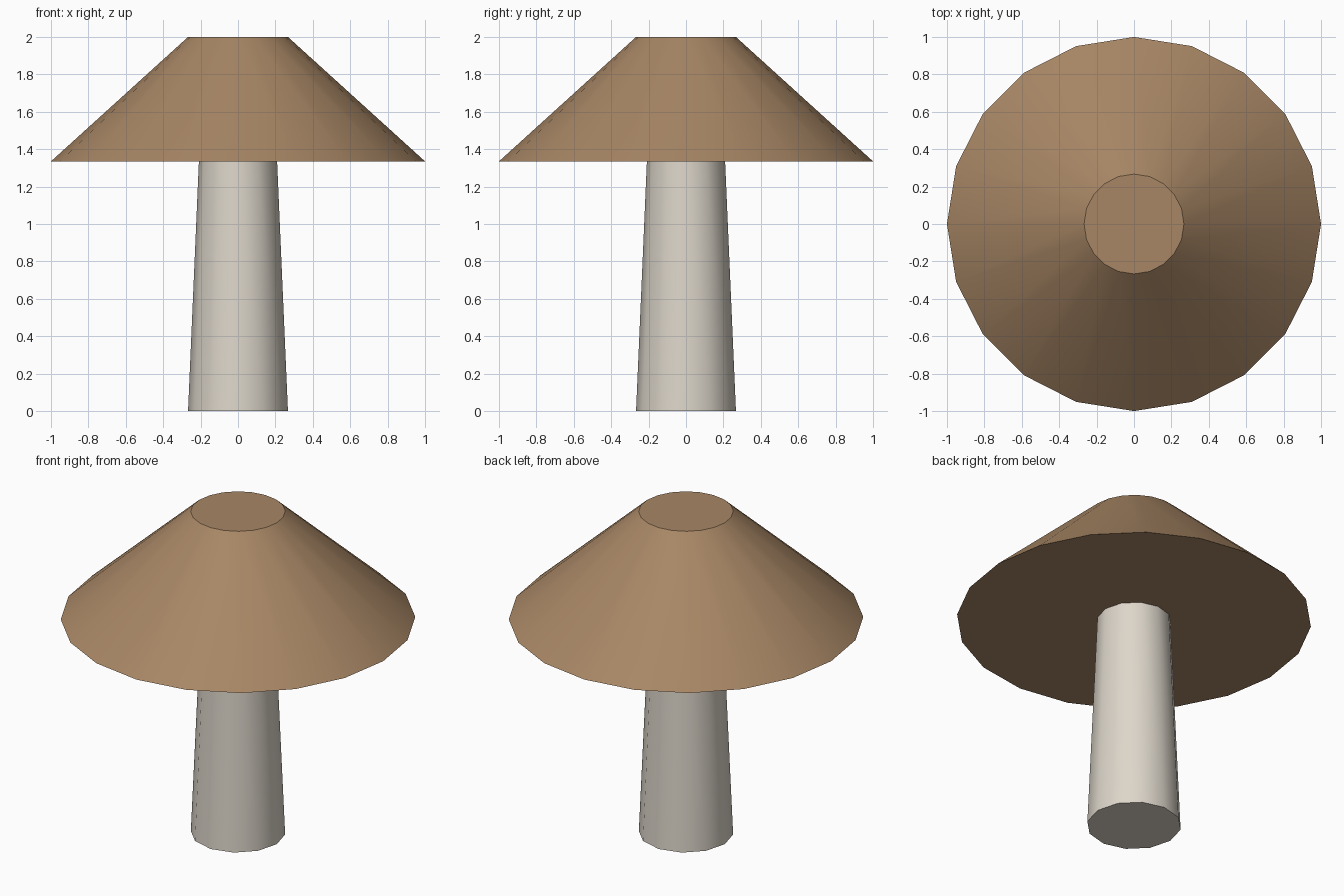
import bpy
import math

cube = bpy.data.objects.get("Cube")
if cube:
    bpy.data.objects.remove(cube, do_unlink=True)


def make_material(name, rgb):
    mat = bpy.data.materials.new(name)
    mat.use_nodes = True
    color = (*rgb, 1.0)
    mat.diffuse_color = color
    mat.node_tree.nodes["Principled BSDF"].inputs["Base Color"].default_value = color
    return mat


def tapered_part(name, sides, r_bottom, r_top, z_bottom, z_top, mat):
    """Closed truncated cone with smooth sides and crisp rims."""
    bpy.ops.mesh.primitive_cone_add(
        vertices=sides, radius1=r_bottom, radius2=r_top,
        depth=z_top - z_bottom, location=(0, 0, (z_bottom + z_top) / 2))
    obj = bpy.context.object
    obj.name = name
    obj.data.name = name
    obj.data.materials.append(mat)
    bpy.ops.object.shade_smooth_by_angle(angle=math.radians(35))
    return obj


tan = make_material("warm tan", (0.39, 0.24, 0.13))
cream = make_material("pale cream", (0.72, 0.67, 0.59))

# Stem, its top set just inside the cap
tapered_part("stem", 12, 0.267, 0.208, 0.0, 1.36, cream)

# Wide cap with a flat top
tapered_part("cap", 20, 1.0, 0.267, 1.335, 2.0, tan)
